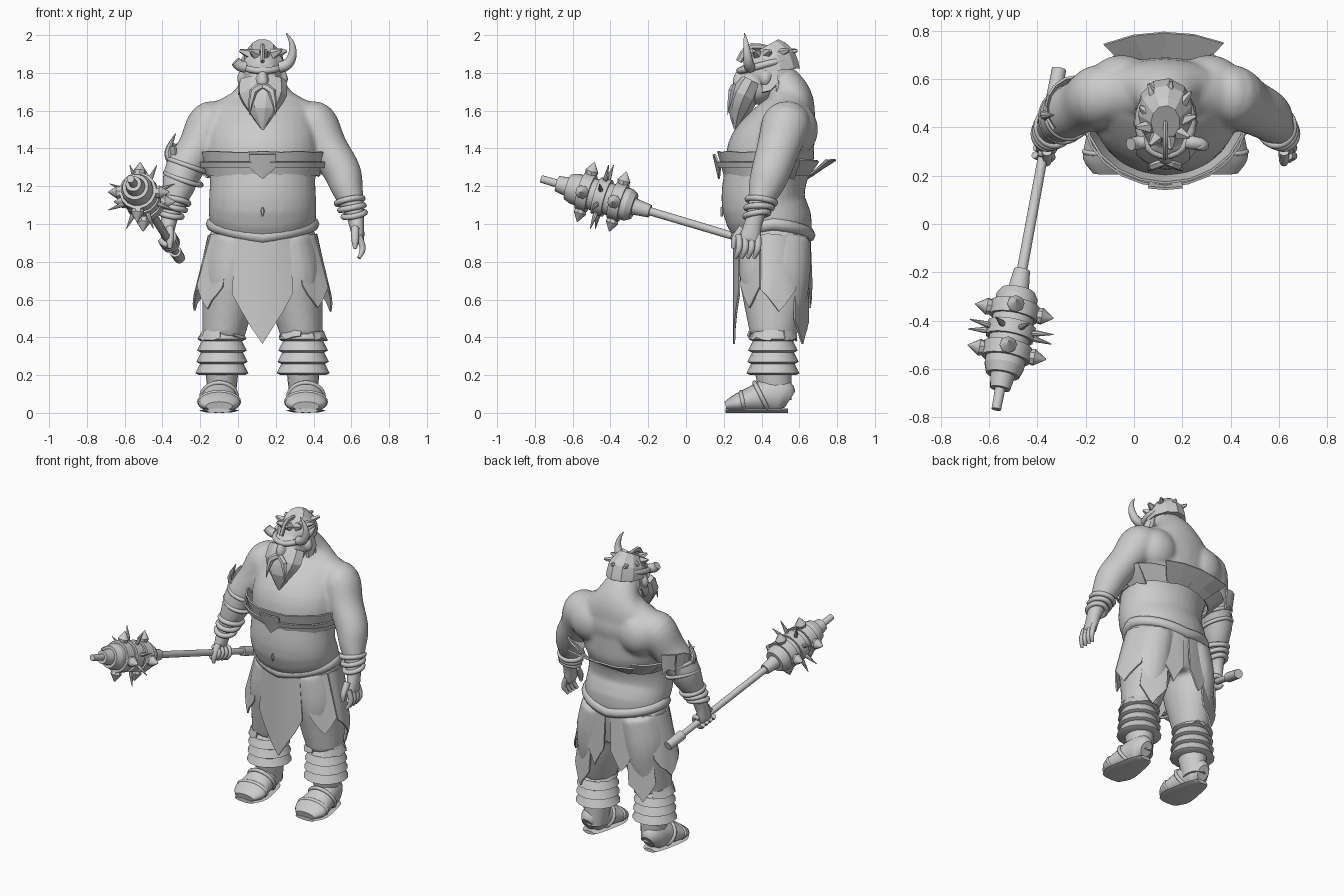
import bpy, bmesh, math, random
from mathutils import Vector, Matrix

cube = bpy.data.objects.get("Cube")
if cube:
    bpy.data.objects.remove(cube)

random.seed(4)
X, Y, Z = Vector((1, 0, 0)), Vector((0, 1, 0)), Vector((0, 0, 1))
MIDDLE = Vector((.13, .45, 0))
SIDES = ((1, "left"), (-1, "right"))

grey = bpy.data.materials.new("plain_grey")
grey.use_nodes = True
grey.diffuse_color = (.6, .6, .6, 1)
grey.node_tree.nodes["Principled BSDF"].inputs["Base Color"].default_value = grey.diffuse_color


def at(x, y, z):
    """Point measured from the middle of the body."""
    return MIDDLE + Vector((x, y, z))


def finish(name, bm, angle=40, thickness=0, merge=0):
    """Turn a bmesh into a shaded object, optionally thickened or fused into one skin."""
    bmesh.ops.recalc_face_normals(bm, faces=bm.faces)
    mesh = bpy.data.meshes.new(name)
    bm.to_mesh(mesh)
    bm.free()
    mesh.materials.append(grey)
    ob = bpy.data.objects.new(name, mesh)
    bpy.context.collection.objects.link(ob)
    bpy.ops.object.select_all(action='DESELECT')
    ob.select_set(True)
    bpy.context.view_layer.objects.active = ob
    if thickness:
        ob.modifiers.new("thickness", 'SOLIDIFY').thickness = thickness
    if merge:
        remesh = ob.modifiers.new("merge", 'REMESH')
        remesh.mode, remesh.voxel_size = 'VOXEL', merge
        ob.modifiers.new("soften", 'SMOOTH').iterations = 6
    for modifier in list(ob.modifiers):
        bpy.ops.object.modifier_apply(modifier=modifier.name)
    bpy.ops.object.shade_smooth_by_angle(angle=math.radians(angle))


def spline(a, b, c, d, t):
    return b + ((c - a) * t + (2 * a - 5 * b + 4 * c - d) * t * t + (3 * b - a - 3 * c + d) * t ** 3) / 2


def tube(bm, sections, ref=Y, sides=20, steps=4):
    """Loft ellipses (point, width, depth) along a path; ref points along the depth."""
    rows = [Vector((*point, *radii)) for point, *radii in sections]
    last = len(rows) - 1
    path = []
    for i in range(last):
        near = [rows[min(max(i + k, 0), last)] for k in (-1, 0, 1, 2)]
        path += [spline(*near, k / steps) for k in range(steps)]
    path.append(rows[last])
    centres = [Vector(row[:3]) for row in path]
    turns = [k * math.tau / sides for k in range(sides)]
    rings = []
    for i, row in enumerate(path):
        along = centres[min(i + 1, len(path) - 1)] - centres[max(i - 1, 0)]
        u = along.cross(ref).normalized()
        v = u.cross(along).normalized()
        rings.append([bm.verts.new(centres[i] + u * row[3] * math.cos(a) + v * row[4] * math.sin(a)) for a in turns])
    for low, high in zip(rings, rings[1:]):
        for k in range(sides):
            bm.faces.new((low[k - 1], low[k], high[k], high[k - 1]))
    bm.faces.new(rings[0])
    bm.faces.new(rings[-1])


def make_tube(name, sections, ref=Y, sides=20, steps=4, angle=40):
    bm = bmesh.new()
    tube(bm, sections, ref, sides, steps)
    finish(name, bm, angle)


def ball(bm, centre, *size):
    matrix = Matrix.Translation(centre) @ Matrix.Diagonal((*size, 1))
    bmesh.ops.create_uvsphere(bm, u_segments=20, v_segments=12, radius=1, matrix=matrix)


def cone(bm, start, end, r_start, r_end, sides=16):
    along = end - start
    matrix = Matrix.Translation((start + end) / 2) @ Z.rotation_difference(along).to_matrix().to_4x4()
    bmesh.ops.create_cone(bm, cap_ends=True, segments=sides, radius1=r_start, radius2=r_end, depth=along.length, matrix=matrix)


def ring(name, centre, width, depth, thick, axis=Z, lift=lambda a: 0):
    bm = bmesh.new()
    turn = Z.rotation_difference(axis).to_matrix()
    around, section = 28, 8
    grid = []
    for i in range(around):
        a = i * math.tau / around
        row = []
        for j in range(section):
            b = j * math.tau / section
            w = thick * math.cos(b)
            p = Vector(((width + w) * math.cos(a), (depth + w) * math.sin(a), thick * math.sin(b) + lift(a)))
            row.append(bm.verts.new(centre + turn @ p))
        grid.append(row)
    for i in range(around):
        for j in range(section):
            bm.faces.new((grid[i - 1][j - 1], grid[i][j - 1], grid[i][j], grid[i - 1][j]))
    finish(name, bm, 50)


def panel(name, centre, arc, top, low, r_top, r_low, point=0, ragged=.03, thick=.01, angle=25, columns=7):
    """Curved plate over an arc in degrees, with a pointed or ragged lower edge."""
    bm = bmesh.new()
    levels = 4
    grid = []
    for i in range(columns):
        f = i / (columns - 1)
        a = math.radians(arc[0] + (arc[1] - arc[0]) * f)
        high = top - random.uniform(0, ragged / 2)
        bottom = low + point * abs(2 * f - 1) + random.uniform(0, ragged)
        column = []
        for j in range(levels):
            t = j / (levels - 1)
            rx, ry = Vector(r_top).lerp(Vector(r_low), t)
            column.append(bm.verts.new(centre + Vector((rx * math.cos(a), ry * math.sin(a), high + (bottom - high) * t))))
        grid.append(column)
    for a, b in zip(grid, grid[1:]):
        for j in range(1, levels):
            bm.faces.new((a[j - 1], b[j - 1], b[j], a[j]))
    finish(name, bm, angle, thick)


# Torso, sloping shoulders, arms and palms fused into one skin
bm = bmesh.new()
torso = ((.9, .01, .26, .18), (1, .01, .28, .21), (1.1, -.04, .285, .22), (1.25, -.03, .28, .22),
         (1.4, .01, .3, .23), (1.6, .09, .27, .15), (1.7, .09, .15, .11), (1.8, .01, .09, .09))
tube(bm, [(at(0, y, z), width, depth) for z, y, width, depth in torso], sides=32)
ball(bm, at(0, .12, 1.52), .25, .12, .16)
for s, word in SIDES:
    shoulder, elbow = at(s * .27, .08, 1.53), at(s * .42, 0, 1.28)
    wrist, knuckles = at(s * .49, -.08, 1.05), at(s * .51, -.12, .9)
    ball(bm, at(s * .13, -.03, 1.44), .15, .13, .11)
    ball(bm, at(s * .18, .13, 1.5), .14, .12, .14)
    tube(bm, [(at(s * .04, .08, 1.68), .08, .09), (at(s * .15, .09, 1.61), .08, .1), (shoulder, .1, .12)])
    tube(bm, [(at(s * .2, .08, 1.56), .08, .1), (shoulder, .125, .13), (shoulder.lerp(elbow, .5), .105, .115),
              (elbow, .1, .105), (elbow.lerp(wrist, .4), .085, .09), (wrist, .05, .05), (knuckles, .03, .06)])
finish("body", bm, 60, merge=.014)

# Fingers: hanging on the left, wrapped round the club on the right
butt, tip = Vector((-.31, .64, .82)), Vector((-.57, -.77, 1.24))
shaft = (tip - butt).normalized()
across = shaft.cross(Z).normalized()
above = across.cross(shaft)


def round_club(t, a, radius):
    return butt + shaft * t + (across * math.cos(a) + above * math.sin(a)) * radius


bm = bmesh.new()
for i in range(4):
    root = at(.51, -.07 - i * .033, .94)
    tube(bm, [(root, .017, .018), (root + X * .02 - Z * .07, .016, .017), (root - Y * .02 - Z * .12, .009, .01)], sides=8)
    tube(bm, [(round_club(.28 + i * .033, k + 1, .036), .017, .016) for k in range(6)], ref=shaft, sides=8)
for s, word in SIDES:
    thumb = at(s * .49, -.15, .98)
    tube(bm, [(thumb, .022, .022), (thumb - Y * .04 - Z * .06, .02, .02), (thumb - Y * .05 - Z * .11, .01, .01)], sides=8)
finish("fingers", bm, 50)

# Trousers
bm = bmesh.new()
tube(bm, [(at(0, .01, 1), .26, .18), (at(0, .01, .9), .28, .2), (at(0, .02, .7), .2, .16)], sides=28)
for s, word in SIDES:
    tube(bm, [(at(s * .14, .02, .92), .14, .19), (at(s * .17, .02, .75), .15, .19),
              (at(s * .18, .02, .6), .14, .17), (at(s * .21, .01, .4), .11, .12)])
finish("trousers", bm, 50, merge=.014)

for s, word in SIDES:
    # Shin and flared leg wraps
    shin = at(s * .215, .01, 0)
    make_tube(word + "_shin", [(shin + Z * .4, .1, .11), (shin + Z * .25, .09, .1), (shin + Y * .02 + Z * .06, .07, .08)])
    bm = bmesh.new()
    for i in range(4):
        base = shin + Z * (.2 + i * .06)
        flare = .14 - i * .004
        cone(bm, base, base + Z * .01, flare - .02, flare)
        cone(bm, base + Z * .01, base + Z * .07, flare, flare - .03)
    finish(word + "_leg_wraps", bm)
    for i in range(4):
        panel(f"{word}_wrap_scrap_{i}", shin, (i * 90 + 30, i * 90 + 85), .44, .38, (.11, .12), (.13, .13), columns=4)

    # Rounded foot with a thin sole and straps
    foot = at(s * .23, 0, 0)
    make_tube(word + "_foot", [(foot + Y * .1 + Z * .07, .04, .05), (foot + Y * .06 + Z * .09, .07, .09), (foot - Y * .02 + Z * .09, .085, .09),
                               (foot - Y * .1 + Z * .07, .1, .07), (foot - Y * .18 + Z * .05, .11, .05), (foot - Y * .24 + Z * .035, .07, .025)], ref=Z)
    make_tube(word + "_sole", [(foot + Y * y + Z * .012, width, .012) for y, width in ((.09, .04), (.04, .07), (-.15, .105), (-.24, .07))], ref=Z, sides=8)
    ring(word + "_toe_strap", foot - Y * .15 + Z * .06, .104, .05, .012, Y + Z * .2)
    ring(word + "_instep_strap", foot - Y * .05 + Z * .085, .093, .084, .012, Y + Z * .5)

    # Wrist bands
    for i in range(3):
        rise = i * .012
        ring(f"{word}_wrist_band_{i}", at(s * (.485 - rise), rise - .075, 1.05 + rise * 3), .058 + rise / 2, .062 + rise / 2, .016, Z - X * s * .2 + Y * (i - 1) * .15)

    # Ragged side and back flaps
    for i, (start, end, low) in enumerate(((-55, -20, .54), (-18, 36, .53), (34, 66, .36), (62, 86, .55))):
        arc = (start, end) if s > 0 else (180 - start, 180 - end)
        panel(f"{word}_flap_{i}", at(0, .01, 0), arc, .95, low, (.29, .2), (.37, .21), point=.12, ragged=.02)

# Belt roll, high at the hips and dipping at the front
ring("belt_roll", at(0, .01, .96), .265, .19, .036, lift=lambda a: .04 * abs(math.cos(a)) - (.03 if math.sin(a) < 0 else .02) * abs(math.sin(a)))
panel("front_flap", at(0, .01, 0), (-120, -60), .94, .35, (.28, .2), (.32, .2), point=.28, ragged=.02)
make_tube("navel", [(at(0, -.26, z), width, .008) for z, width in ((1.09, .002), (1.07, .012), (1.04, .002))], sides=6, steps=1)

# Chest band with clasp, and flaring plates behind
panel("chest_band", at(0, 0, 0), (-180, 0), 1.385, 1.25, (.335, .285), (.3, .25), ragged=.015, columns=11)
panel("chest_strip", at(0, 0, 0), (-170, -10), 1.33, 1.3, (.335, .288), (.325, .278), ragged=0, columns=11)
panel("band_clasp", at(0, 0, 0), (-102, -78), 1.37, 1.24, (.34, .3), (.32, .27), point=.06, ragged=0, columns=3)
for i in range(6):
    width, depth = (.48, .33) if i in (2, 3) else (.4, .27)
    panel(f"back_plate_{i}", at(0, .01, 0), (i * 30, i * 30 + 32), 1.35, 1.24, (width, depth), (.29, .21), angle=1, columns=3)

# Right arm straps, plates and spike
for i in range(2):
    ring(f"arm_strap_{i}", at(-.4 - i * .02, .01 - i * .015, 1.31 - i * .07), .1, .105, .013, Z + X * .35 - Y * i * .1)
for i in range(3):
    panel(f"arm_plate_{i}", at(-.37, .03, 0), (90 + i * 45, 132 + i * 45), 1.43, 1.27, (.13, .135), (.11, .12), ragged=.05, angle=1, columns=3)
make_tube("arm_spike", [(at(-.47, 0, 1.3), .02, .02), (at(-.5, 0, 1.38), .02, .02), (at(-.46, 0, 1.48), .002, .002)], sides=8)

# Head with brow, nose, cheeks and ears
bm = bmesh.new()
ball(bm, at(0, -.01, 1.8), .11, .135, .13)
ball(bm, at(0, -.08, 1.72), .1, .1, .09)
ball(bm, at(0, -.13, 1.82), .085, .03, .025)
tube(bm, [(at(0, -.15, 1.83), .018, .02), (at(0, -.18, 1.75), .03, .028), (at(0, -.15, 1.72), .02, .02)], sides=10)
for s, word in SIDES:
    ball(bm, at(s * .055, -.13, 1.76), .035, .03, .025)
    ball(bm, at(s * .115, -.03, 1.77), .02, .03, .04)
finish("head", bm, 50, merge=.011)

# Pointed beard and moustache
make_tube("beard", [(at(0, -.1, 1.76), .125, .06), (at(0, -.14, 1.68), .13, .075), (at(0, -.17, 1.6), .08, .06),
                    (at(0, -.19, 1.5), .006, .006)], sides=9, steps=2, angle=15)
for s, word in SIDES:
    make_tube(word + "_moustache", [(at(0, -.19, 1.73), .018, .016), (at(s * .05, -.21, 1.7), .022, .018),
                                    (at(s * .07, -.23, 1.58), .002, .002)], sides=6, steps=2, angle=15)

# Crown hair with tufts, hanging locks, crest and headband
make_tube("crown_hair", [(at(0, .01, 1.81), .12, .145), (at(0, 0, 1.88), .11, .13), (at(0, -.03, 1.94), .06, .08)], sides=11, steps=2, angle=15)
bm = bmesh.new()
for i in range(9):
    a = i * math.tau / 9
    root = at(.07 * math.cos(a), .08 * math.sin(a) - .02, 1.9)
    cone(bm, root, root + Vector((math.cos(a), math.sin(a) + .3, .3)) * random.uniform(.04, .07), .03, .008, 5)
finish("hair_tufts", bm, 15)
for i in range(7):
    panel(f"hair_lock_{i}", at(0, -.01, 0), (i * 30 - 15, i * 30 + 19), 1.9, 1.67, (.1, .12), (.13, .15), ragged=.09, thick=.02, angle=1, columns=3)
make_tube("crest", [(at(0, -.17, 1.86), .018, .012), (at(0, -.1, 1.94), .018, .012), (at(0, .09, 1.91), .006, .006)], ref=X, sides=6)
ring("headband", at(0, -.03, 1.845), .11, .14, .018, Z - Y * .25)

# Whole left horn and broken right horn, each along part of the same arc
for s, word, count in ((1, "left_horn", 7), (-1, "right_horn_stump", 3)):
    arc = [(k / 6, math.radians(k * 25 - 90)) for k in range(count)]
    make_tube(word, [(at(s * (.09 + .07 * math.cos(a)), -.11 - t * .03, 1.9 + .07 * math.sin(a) + t * t * .05),
                      .03 - .028 * t * t, .03 - .028 * t * t) for t, a in arc], sides=10)

# Club shaft, head, bands and tip
bm = bmesh.new()
for start, end, r_start, r_end in ((0, .13, .03, .032), (.1, .9, .02, .022), (.88, .98, .034, .046), (.97, 1, .07, .088),
                                   (1, 1.3, .088, .084), (1.3, 1.34, .084, .07), (1.34, 1.4, .052, .042), (1.4, 1.49, .022, .02)):
    cone(bm, butt + shaft * start, butt + shaft * end, r_start, r_end)
for i in range(3):
    start = butt + shaft * (1.03 + i * .09)
    cone(bm, start, start + shaft * .06, .102, .1)
finish("spiked_club", bm)

# Stout spikes on the outer rows, long thin ones between
bm = bmesh.new()
for place, count, base, reach in ((1.06, 4, .036, .165), (1.15, 8, .013, .19), (1.24, 4, .036, .165)):
    for k in range(count):
        a = (k + (count == 8) / 2) * math.tau / count
        cone(bm, round_club(place, a, .07), round_club(place, a, .115), base * .7, base, 8)
        cone(bm, round_club(place, a, .115), round_club(place, a, reach), base, .002, 8)
finish("club_spikes", bm)
